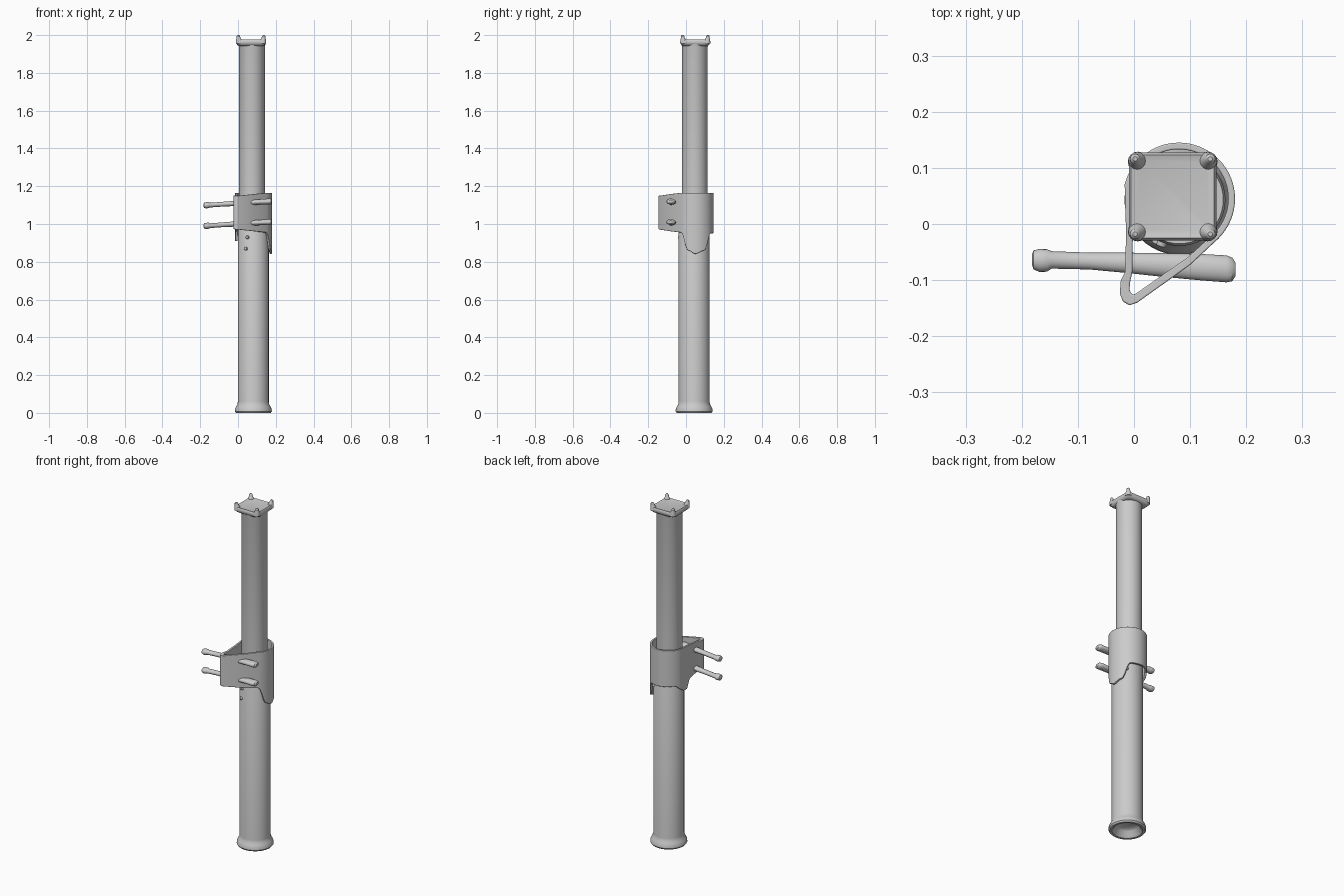
import bpy, bmesh, math
from mathutils import Vector, Matrix

if "Cube" in bpy.data.objects:
    bpy.data.objects.remove(bpy.data.objects["Cube"])


def finish(bm, name, bevel=0.0, angle=35):
    bmesh.ops.recalc_face_normals(bm, faces=bm.faces)
    me = bpy.data.meshes.new(name)
    bm.to_mesh(me)
    bm.free()
    ob = bpy.data.objects.new(name, me)
    bpy.context.collection.objects.link(ob)
    if bevel:
        mod = ob.modifiers.new("soft_edges", "BEVEL")
        mod.width, mod.segments, mod.limit_method = bevel, 3, "ANGLE"
        mod.angle_limit = math.radians(40)
    bpy.ops.object.select_all(action="DESELECT")
    ob.select_set(True)
    bpy.context.view_layer.objects.active = ob
    bpy.ops.object.shade_smooth_by_angle(angle=math.radians(angle))
    return ob


def loft(name, rings, close=False, **kw):
    """Skin a list of equal-length point rings; cap the ends unless closed."""
    bm = bmesh.new()
    vs = [[bm.verts.new(p) for p in r] for r in rings]
    n = len(vs[0])
    for i in range(len(vs) if close else len(vs) - 1):
        a, b = vs[i], vs[(i + 1) % len(vs)]
        for j in range(n):
            k = (j + 1) % n
            bm.faces.new((a[j], a[k], b[k], b[j]))
    if not close:
        bm.faces.new(vs[0])
        bm.faces.new(vs[-1])
    return finish(bm, name, **kw)


def lathe(name, cx, cy, profile, n=48, **kw):
    rings = [[(cx + r * math.cos(t), cy + r * math.sin(t), z)
              for t in (2 * math.pi * i / n for i in range(n))] for r, z in profile]
    return loft(name, rings, **kw)


# Tubes: wide lower one with flared, hollowed foot, narrow upper one
lathe("lower_tube", 0.081, 0.043, [
    (0.045, 0.04), (0.06, 0.03), (0.072, 0.006), (0.08, 0.0), (0.092, 0.0), (0.098, 0.008),
    (0.097, 0.02), (0.091, 0.034), (0.084, 0.046), (0.082, 0.06), (0.082, 1.02), (0.078, 1.03)])
lathe("upper_tube", 0.074, 0.047, [(0.068, 1.0), (0.068, 1.94), (0.072, 1.955)])


# Top plate with a dished rounded-square outline
def rounded_square(cx, cy, h, r, z, n=6):
    pts = []
    for q, (sx, sy) in enumerate([(1, 1), (-1, 1), (-1, -1), (1, -1)]):
        for i in range(n + 1):
            t = math.pi / 2 * (q + i / n)
            pts.append((cx + sx * (h - r) + r * math.cos(t), cy + sy * (h - r) + r * math.sin(t), z))
    return pts


PX, PY = 0.069, 0.049
loft("top_plate", [rounded_square(PX, PY, h, r, z) for h, r, z in [
    (0.066, 0.03, 1.943), (0.073, 0.022, 1.948), (0.078, 0.016, 1.957),
    (0.078, 0.016, 1.97), (0.074, 0.014, 1.976), (0.064, 0.01, 1.973)]])

# Four corner prongs leaning slightly outward
for sx in (-1, 1):
    for sy in (-1, 1):
        rings = []
        for off, r, z in [(0.062, 0.018, 1.955), (0.064, 0.015, 1.976), (0.066, 0.0105, 1.984),
                          (0.067, 0.009, 1.995), (0.067, 0.004, 2.0)]:
            rings.append([(PX + sx * off + r * math.cos(t), PY + sy * off + r * math.sin(t), z)
                          for t in (math.pi * i / 8 for i in range(16))])
        loft("corner_prong", rings)


# Teardrop clamp sleeve, with tongues that hang down over the lower tube
def interp(x, keys):
    for (x0, y0), (x1, y1) in zip(keys, keys[1:]):
        if x <= x1:
            f = max(0, (x - x0) / (x1 - x0))
            return y0 + (y1 - y0) * f * f * (3 - 2 * f)
    return keys[-1][1]


outer, inner, low, high = [], [], [], []
for i in range(43):
    a = -45 + 5 * i
    c, s = math.cos(math.radians(a)), math.sin(math.radians(a))
    outer.append((0.08 + 0.1 * c, 0.045 + 0.1 * s))
    inner.append((0.08 + 0.088 * c, 0.045 + 0.088 * s))
    low.append(interp(a, [(-45, 0.955), (-20, 0.86), (2, 0.842), (32, 0.86), (58, 0.95),
                          (145, 0.955), (165, 0.93)]))
    high.append(1.165)
nose = [  # outer x, y, inner x, y, low, high
    (-0.016, 0.04, -0.004, 0.04, 0.91, 1.162), (-0.015, 0.01, -0.003, 0.01, 0.91, 1.16),
    (-0.014, -0.015, -0.002, -0.015, 0.96, 1.158),
    (-0.016, -0.085, -0.003, -0.085, 0.975, 1.152), (-0.024, -0.102, -0.007, -0.104, 0.975, 1.15),
    (-0.025, -0.124, -0.008, -0.117, 0.975, 1.15), (-0.02, -0.138, -0.005, -0.124, 0.972, 1.15),
    (-0.008, -0.145, 0.0, -0.126, 0.97, 1.15), (0.006, -0.14, 0.006, -0.122, 0.97, 1.15),
    (0.1, -0.073, 0.095, -0.06, 0.96, 1.16)]
for ox, oy, ix, iy, lo, hi in nose:
    outer.append((ox, oy))
    inner.append((ix, iy))
    low.append(lo)
    high.append(hi)
loft("clamp_sleeve", [[(*o, lo), (*o, hi), (*i, hi), (*i, lo)]
                      for o, i, lo, hi in zip(outer, inner, low, high)],
     close=True, bevel=0.004)

# Two clamp bolts: knobbed on the left, flattened and wider on the right
bolt = [  # x, y, z offset, half width in y, half height in z
    (-0.182, -0.063, -0.01, 0.009, 0.007), (-0.179, -0.064, -0.01, 0.017, 0.014),
    (-0.168, -0.065, -0.01, 0.0205, 0.0165), (-0.155, -0.065, -0.009, 0.02, 0.016),
    (-0.147, -0.064, -0.009, 0.0155, 0.0125), (-0.08, -0.066, -0.004, 0.015, 0.0125),
    (-0.015, -0.069, 0.0, 0.018, 0.014), (0.05, -0.073, 0.004, 0.021, 0.014),
    (0.12, -0.077, 0.008, 0.0235, 0.014), (0.165, -0.08, 0.01, 0.024, 0.016),
    (0.175, -0.081, 0.01, 0.021, 0.014), (0.181, -0.081, 0.01, 0.012, 0.008)]
for z0, name in ((1.109, "upper_bolt"), (1.0, "lower_bolt")):
    loft(name, [[(x, y + ry * math.cos(t), z0 + dz + rz * math.sin(t))
                 for t in (math.pi * i / 10 for i in range(20))] for x, y, dz, ry, rz in bolt])

# Small screws on the tube and the sleeve
for deg, z, r in ((-118, 0.87, 0.083), (-112, 0.93, 0.083), (48, 0.925, 0.083)):
    t = math.radians(deg)
    d = Vector((math.cos(t), math.sin(t), 0))
    bm = bmesh.new()
    bmesh.ops.create_cone(bm, cap_ends=True, segments=16, radius1=0.011, radius2=0.008, depth=0.014,
                          matrix=Matrix.Translation(Vector((0.081, 0.043, z)) + d * r)
                          @ d.to_track_quat("Z", "Y").to_matrix().to_4x4())
    finish(bm, "small_screw", bevel=0.002)
